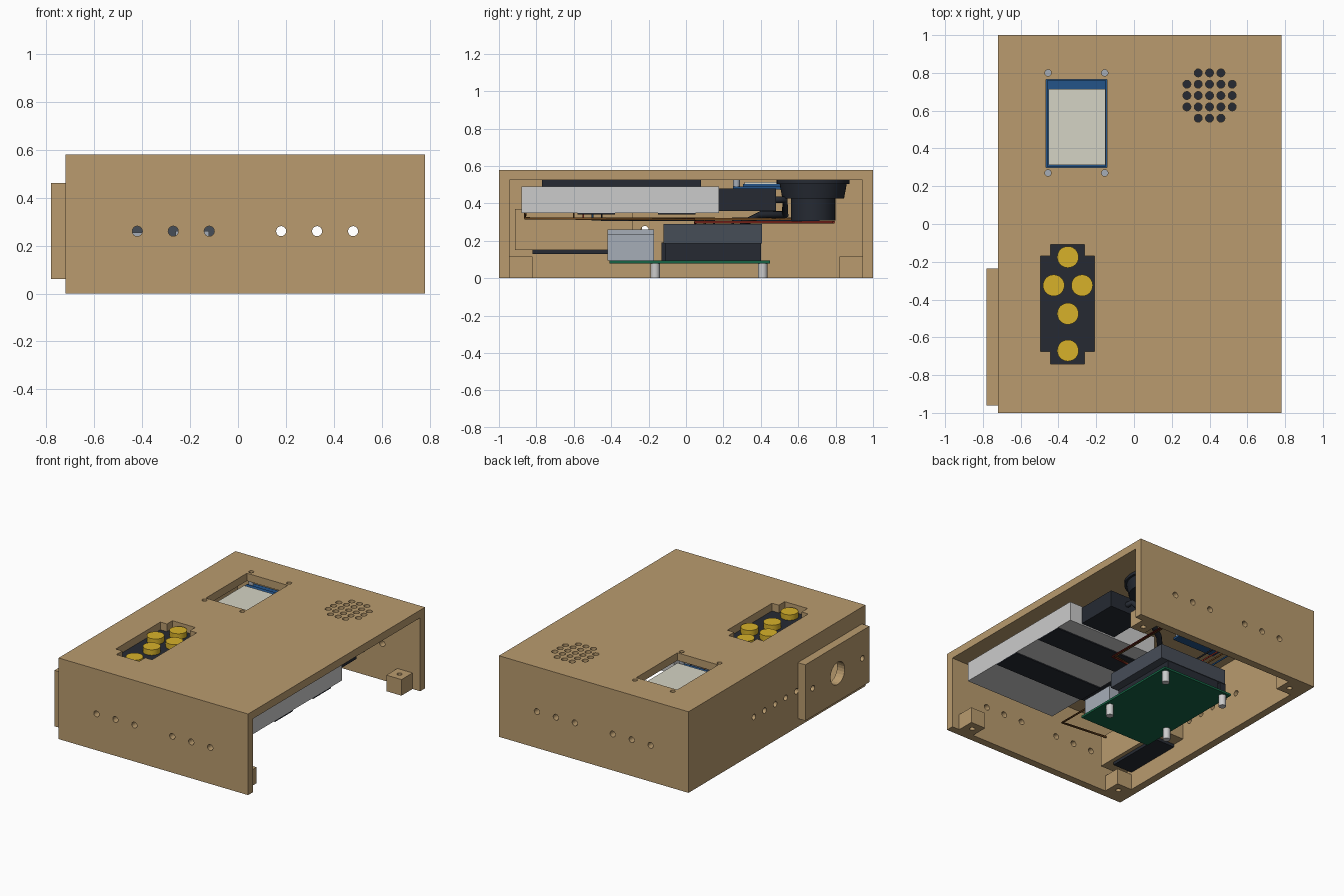
import bpy, bmesh, math
from mathutils import Matrix, Vector

if "Cube" in bpy.data.objects:
    bpy.data.objects.remove(bpy.data.objects["Cube"])


def mat(name, r, g, b):
    m = bpy.data.materials.new(name)
    m.diffuse_color = [(c / 255) ** 2.2 for c in (r, g, b)] + [1]
    m.use_nodes = True
    m.node_tree.nodes["Principled BSDF"].inputs["Base Color"].default_value = m.diffuse_color
    return m


TAN = mat("tan_board", 184, 154, 110)
DARK = mat("dark_plastic", 42, 46, 54)
SLATE = mat("slate", 72, 78, 88)
YELLOW = mat("yellow", 214, 176, 46)
GREEN = mat("board_green", 28, 100, 70)
BLUE = mat("board_blue", 40, 84, 135)
CREAM = mat("screen_cream", 212, 210, 195)
LIGHT = mat("light_case", 212, 212, 208)
METAL = mat("metal", 165, 172, 182)
RED = mat("wire_red", 150, 50, 40)
BROWN = mat("wire_brown", 120, 80, 40)


def add_box(bm, x0, x1, y0, y1, z0, z1):
    m = Matrix.Translation(((x0 + x1) / 2, (y0 + y1) / 2, (z0 + z1) / 2))
    bmesh.ops.create_cube(bm, size=1, matrix=m @ Matrix.Diagonal((x1 - x0, y1 - y0, z1 - z0, 1)))


def add_cyl(bm, c, r, depth, axis="Z", r2=None, seg=24):
    rot = {"X": Matrix.Rotation(math.pi / 2, 4, "Y"),
           "Y": Matrix.Rotation(math.pi / 2, 4, "X"), "Z": Matrix()}[axis]
    bmesh.ops.create_cone(bm, cap_ends=True, segments=seg, radius1=r,
                          radius2=r if r2 is None else r2, depth=depth,
                          matrix=Matrix.Translation(c) @ rot)


def part(name, material, boxes=(), cyls=(), smooth=True):
    bm = bmesh.new()
    for b in boxes:
        add_box(bm, *b)
    for c in cyls:
        add_cyl(bm, *c)
    me = bpy.data.meshes.new(name)
    bm.to_mesh(me)
    bm.free()
    ob = bpy.data.objects.new(name, me)
    bpy.context.collection.objects.link(ob)
    if material:
        me.materials.append(material)
    if smooth and cyls:
        select(ob)
        bpy.ops.object.shade_smooth_by_angle()
    return ob


def select(ob):
    bpy.ops.object.select_all(action="DESELECT")
    ob.select_set(True)
    bpy.context.view_layer.objects.active = ob


def cut(ob, boxes=(), cyls=()):
    c = part("cutter", None, boxes, cyls, False)
    c.hide_render = True
    md = ob.modifiers.new("cut", "BOOLEAN")
    md.operation, md.solver, md.object = "DIFFERENCE", "EXACT", c
    select(ob)
    bpy.ops.object.modifier_apply(modifier=md.name)
    bpy.data.objects.remove(c)


# enclosure: open at the bottom and at the right side
case = part("enclosure", TAN, [(-.72, .78, -1, 1, 0, .58)])
cut(case, [(-.665, .9, -.945, .945, -.1, .525)])
# speaker grille and display screw holes
grille = [(.40 + .06 * i, .68 + .06 * j) for i in range(-2, 3) for j in range(-2, 3)
          if not (abs(j) == 2 and abs(i) == 2)]
screws = [(x, y) for x in (-.455, -.155) for y in (.27, .80)]
cut(case, cyls=[((x, y, .55), .021, .2) for x, y in grille]
    + [((x, y, .55), .017, .2) for x, y in screws])
# display window, button opening, drawer opening
cut(case, [(-.465, -.142, .30, .765, .45, .7), (-.495, -.208, -.675, -.17, .45, .7),
           (-.9, -.6, -.914, -.286, .15, .37)])
cut(case, [(-.443, -.262, -.742, -.108, .45, .7)])
# vent holes in front, back and left walls
cut(case, cyls=[((x, 0, .26), .021, 2.4, "Y") for x in (-.42, -.27, -.12, .18, .33, .48)])
cut(case, cyls=[((-.7, -.22 + .12 * i, .26), .02, .2, "X") for i in range(5)])

# corner blocks with screw holes
for sy, side in ((-1, "front"), (1, "back")):
    for x, hand in ((-.605, "left"), (.66, "right")):
        y = sorted((sy * .945, sy * .82))
        b = part(f"corner_block_{side}_{hand}", TAN, [(x - .06, x + .06, *y, 0, .115)])
        cut(b, cyls=[((x, sy * .8825, .06), .018, .3)])

# side cover with central and screw holes
cover = part("side_cover", TAN, [(-.78, -.72, -.96, -.235, .06, .46)])
cut(cover, cyls=[((-.75, -.6, .26), .08, .2, "X"), ((-.75, -.32, .26), .02, .2, "X"),
                 ((-.75, -.88, .26), .02, .2, "X")])
# housing behind the cover
house = part("side_housing", TAN, [(-.719, -.48, -.913, -.287, .151, .369)])
cut(house, [(-.8, -.52, -.88, -.32, .175, .345)])
part("housing_tray", DARK, [(-.665, -.51, -.82, -.38, .13, .151)])

# button pad and caps
part("button_board", DARK, [(-.53, -.17, -.77, .08, .49, .524)])
part("button_caps", YELLOW, cyls=[((x, y, .543), .057, .04, "Z", None, 32) for x, y in
     ((-.35, -.175), (-.425, -.325), (-.275, -.325), (-.35, -.475), (-.35, -.67))])

# display
part("display_board", BLUE, [(-.475, -.13, .25, .82, .475, .49), (-.46, -.147, .305, .76, .49, .505)])
part("display_panel", CREAM, [(-.452, -.152, .312, .715, .49, .515)])
part("display_spacers", METAL, cyls=[((x, y, .507), .018, .034) for x, y in screws])
part("display_connector", LIGHT, [(-.38, -.22, .68, .74, .44, .475)])

# speaker
part("speaker", DARK, cyls=[((.40, .68, .515), .195, .02, "Z", None, 48),
                            ((.40, .68, .467), .165, .08, "Z", .18, 48),
                            ((.40, .68, .37), .118, .12, "Z", None, 48)])

# battery pack with straps and end connector
part("battery_pack", LIGHT, [(-.03, .70, -.88, .177, .35, .49)])
part("battery_straps", DARK, [(-.03, .70, y, y + .2, .342, .351) for y in (-.58, -.15)])
part("battery_plug", DARK, [(.32, .60, .177, .48, .36, .48)])

# circuit board
part("circuit_board", GREEN, [(-.46, .11, -.41, .45, .08, .095)])
part("standoffs", LIGHT, cyls=[((x, y, .04), .025, .08, "Z", None, 16)
                               for x in (-.42, .07) for y in (-.165, .41)])
part("board_ports", METAL, [(-.44, -.29, -.42, -.17, .095, .255), (-.26, -.12, -.42, -.17, .095, .26),
                            (-.09, .07, -.42, -.17, .095, .235)])
part("heat_sink", DARK, [(-.39, .04, -.11, .40, .095, .185)])
part("upper_board", SLATE, [(-.45, .10, -.12, .405, .185, .29)])
part("pin_header", DARK, [(-.455, -.41, -.13, .40, .095, .19)])


# wires
def wire(name, material, pts, r=.007):
    cu = bpy.data.curves.new(name, "CURVE")
    cu.dimensions, cu.bevel_depth, cu.bevel_resolution = "3D", r, 1
    s = cu.splines.new("POLY")
    s.points.add(len(pts) - 1)
    for p, q in zip(s.points, pts):
        p.co = (*q, 1)
    ob = bpy.data.objects.new(name, cu)
    bpy.context.collection.objects.link(ob)
    cu.materials.append(material)


for i in range(4):
    d = i * .025
    wire(f"button_wire_{i}", (BROWN, RED, BLUE, DARK)[i],
         [(-.3 + d, -.6 + .05 * i, .49), (-.3 + d, -.6 + .05 * i, .32 - d / 8),
          (-.3 + d, .15, .32 - d / 8), (-.3 + d, .15, .29)])
    wire(f"display_wire_{i}", (BLUE, BROWN, RED, DARK)[i],
         [(-.36 + .04 * i, .71, .45), (-.36 + .04 * i, .71, .31 + d / 8),
          (-.36 + .04 * i, .25, .31 + d / 8), (-.36 + .04 * i, .25, .29)])
for i, m in enumerate((BROWN, RED)):
    x = .2 + i * .03
    wire(f"speaker_wire_{i}", m, [(.4, .79, .315 - i * .015), (x, .79, .315 - i * .015),
                                  (x, .05, .315 - i * .015), (.05, .05, .29)])
wire("housing_wire", BROWN, [(-.48, -.86, .35), (-.1, -.86, .32), (-.1, .1, .315), (-.1, .1, .29)])
wire("power_cable", DARK, [(.46, .48, .42), (.46, .53, .42), (.3, .53, .34), (.12, .40, .34), (.02, .3, .29)], .02)
